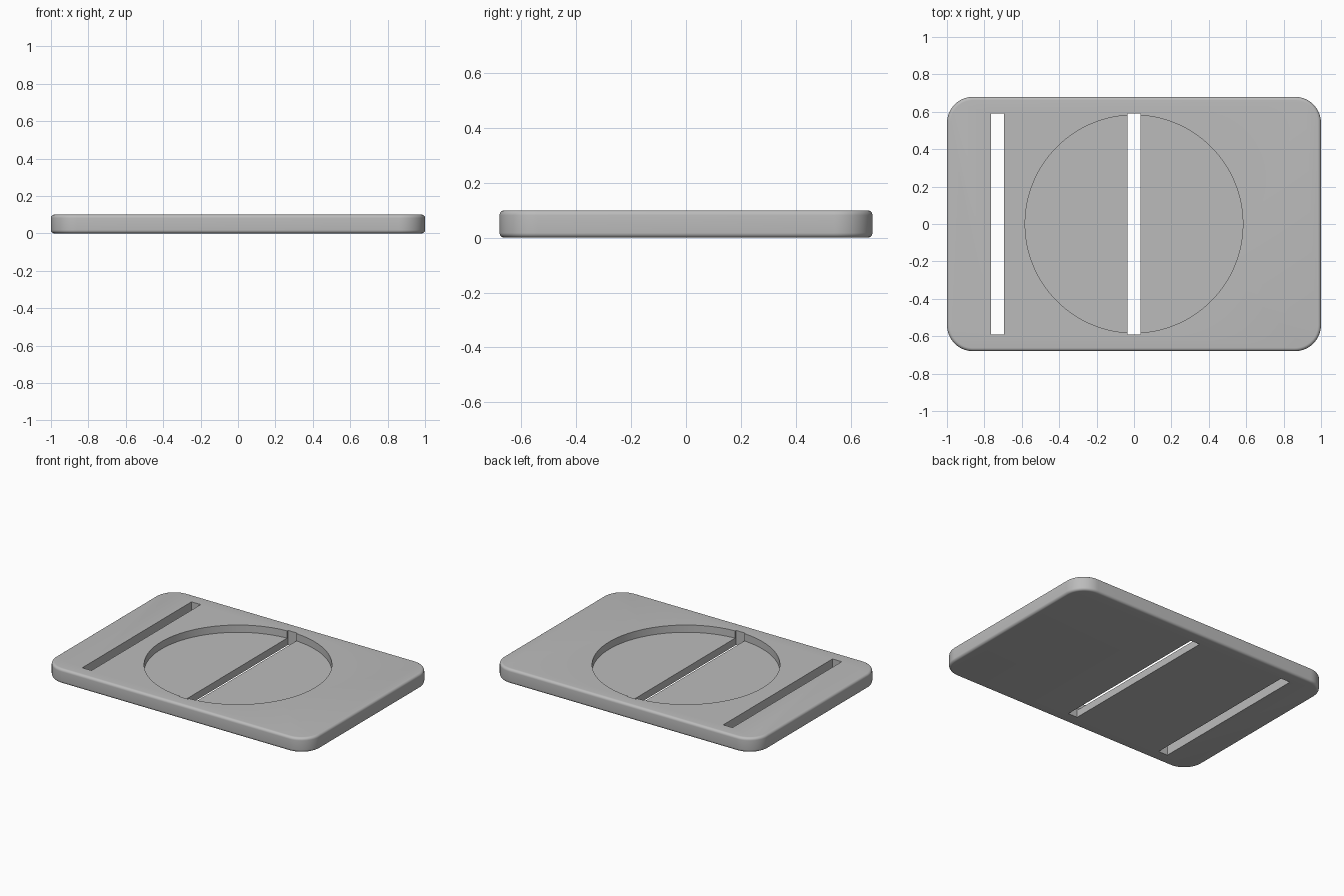
import bpy
import bmesh
from math import radians

WIDTH, DEPTH, HEIGHT = 2.0, 1.36, 0.10
CORNER_RADIUS, EDGE_RADIUS = 0.14, 0.018
POCKET_RADIUS, POCKET_FLOOR = 0.582, 0.05
SLOT_WIDTH, SLOT_LENGTH = 0.07, 1.18
SLOT_CENTRES = (-0.73, 0.0)

if "Cube" in bpy.data.objects:
    bpy.data.objects.remove(bpy.data.objects["Cube"], do_unlink=True)

grey = bpy.data.materials.new("plain grey")
grey.use_nodes = True
colour = (0.5, 0.5, 0.5, 1)
grey.diffuse_color = colour
grey.node_tree.nodes["Principled BSDF"].inputs["Base Color"].default_value = colour


def box(name, size, location):
    bpy.ops.mesh.primitive_cube_add(size=1, location=location)
    obj = bpy.context.object
    obj.name = name
    obj.scale = size
    bpy.ops.object.transform_apply(location=True, rotation=False, scale=True)
    return obj


def activate(obj):
    bpy.ops.object.select_all(action="DESELECT")
    obj.select_set(True)
    bpy.context.view_layer.objects.active = obj


def cut(target, cutter):
    cutter.hide_render = True
    mod = target.modifiers.new("cut", "BOOLEAN")
    mod.operation = "DIFFERENCE"
    mod.solver = "EXACT"
    mod.object = cutter
    activate(target)
    bpy.ops.object.modifier_apply(modifier=mod.name)
    bpy.data.objects.remove(cutter, do_unlink=True)


# Plate with rounded corners and a small fillet around both rims
plate = box("plate", (WIDTH, DEPTH, HEIGHT), (0, 0, HEIGHT / 2))
plate.data.materials.append(grey)
bm = bmesh.new()
bm.from_mesh(plate.data)
corners = [e for e in bm.edges
           if abs(e.verts[0].co.z - e.verts[1].co.z) > HEIGHT / 2]
bmesh.ops.bevel(bm, geom=corners, offset=CORNER_RADIUS, segments=16,
                profile=0.5, affect="EDGES")
rims = [e for e in bm.edges
        if abs(e.verts[0].co.z - e.verts[1].co.z) < HEIGHT / 2
        and any(abs(f.normal.z) > 0.9 for f in e.link_faces)]
bmesh.ops.bevel(bm, geom=rims, offset=EDGE_RADIUS, segments=6,
                profile=0.5, affect="EDGES")
bm.to_mesh(plate.data)
bm.free()

# Shallow round pocket in the top
bpy.ops.mesh.primitive_cylinder_add(
    vertices=128, radius=POCKET_RADIUS, depth=HEIGHT,
    location=(0, 0, POCKET_FLOOR + HEIGHT / 2))
cut(plate, bpy.context.object)

# Long slots right through the plate
for x in SLOT_CENTRES:
    cut(plate, box("slot_cutter", (SLOT_WIDTH, SLOT_LENGTH, HEIGHT * 3),
                   (x, 0, HEIGHT / 2)))

activate(plate)
bpy.ops.object.shade_smooth_by_angle(angle=radians(30))
